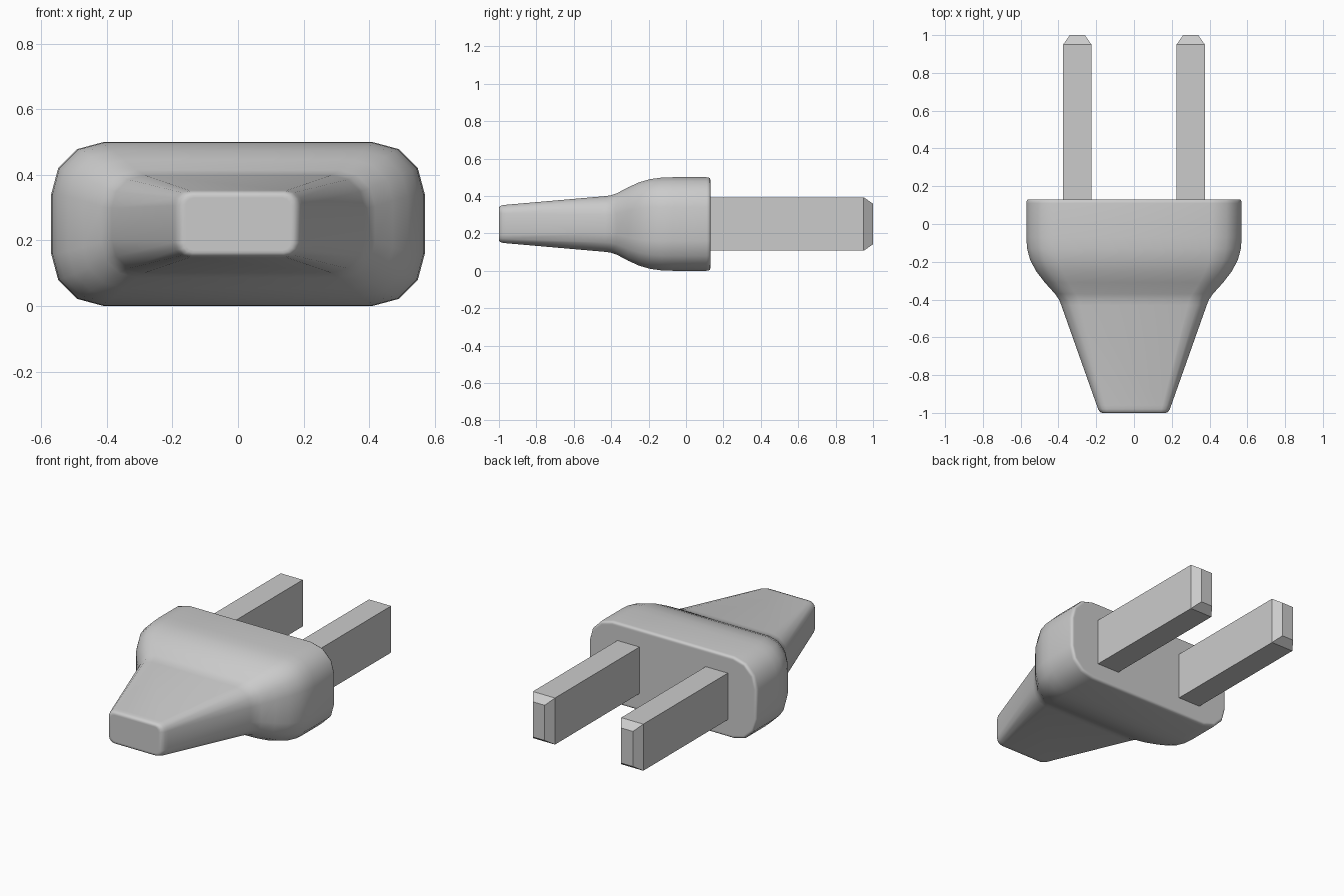
import bpy, bmesh, math

if "Cube" in bpy.data.objects:
    bpy.data.objects.remove(bpy.data.objects["Cube"])

grey = bpy.data.materials.new("grey")
grey.diffuse_color = (0.6, 0.6, 0.6, 1)
grey.use_nodes = True
grey.node_tree.nodes["Principled BSDF"].inputs["Base Color"].default_value = grey.diffuse_color
ZC = 0.25


def loft(name, rings, segs):
    """Skin rounded-rectangle rings (y, half width, half height, corner radius), capping both ends."""
    bm = bmesh.new()
    loops = []
    for y, hw, hh, r in rings:
        loop = []
        for q, (sx, sz) in enumerate([(1, 1), (-1, 1), (-1, -1), (1, -1)]):
            for i in range(segs + 1):
                a = math.radians(90 * q + (90 * i / segs if segs else 45))
                loop.append(bm.verts.new((sx * (hw - r) + r * math.cos(a), y,
                                          ZC + sz * (hh - r) + r * math.sin(a))))
        loops.append(loop)
    n = len(loops[0])
    for a, b in zip(loops, loops[1:]):
        for i in range(n):
            j = (i + 1) % n
            bm.faces.new((a[i], a[j], b[j], b[i]))
    bm.faces.new(loops[0])
    bm.faces.new(loops[-1])
    bmesh.ops.recalc_face_normals(bm, faces=bm.faces[:])
    mesh = bpy.data.meshes.new(name)
    bm.to_mesh(mesh)
    bm.free()
    mesh.materials.append(grey)
    obj = bpy.data.objects.new(name, mesh)
    bpy.context.collection.objects.link(obj)
    return obj


# Moulded body: tapered cable grip, curved shoulder, straight head with softened rims
body = loft("plug_body", [
    (-1.00, 0.160, 0.080, 0.025),
    (-1.00, 0.168, 0.088, 0.030),
    (-0.995, 0.180, 0.096, 0.038),
    (-0.98, 0.190, 0.101, 0.045),
    (-0.96, 0.197, 0.103, 0.047),
    (-0.43, 0.385, 0.149, 0.100),
    (-0.40, 0.397, 0.154, 0.105),
    (-0.37, 0.418, 0.164, 0.110),
    (-0.31, 0.472, 0.196, 0.125),
    (-0.25, 0.518, 0.223, 0.140),
    (-0.19, 0.550, 0.240, 0.150),
    (-0.13, 0.566, 0.248, 0.157),
    (-0.07, 0.570, 0.250, 0.160),
    (0.110, 0.570, 0.250, 0.160),
    (0.120, 0.569, 0.249, 0.159),
    (0.128, 0.564, 0.244, 0.154),
    (0.130, 0.557, 0.237, 0.147),
    (0.130, 0.550, 0.230, 0.140)], 3)
bpy.context.view_layer.objects.active = body
body.select_set(True)
bpy.ops.object.shade_smooth_by_angle(angle=math.radians(50))

# Two flat prongs with chamfered tips
for side, x in (("left", -0.3), ("right", 0.3)):
    prong = loft(side + "_prong", [(0.10, 0.075, 0.143, 0),
                                   (0.95, 0.075, 0.143, 0),
                                   (1.00, 0.040, 0.108, 0)], 0)
    prong.location.x = x
